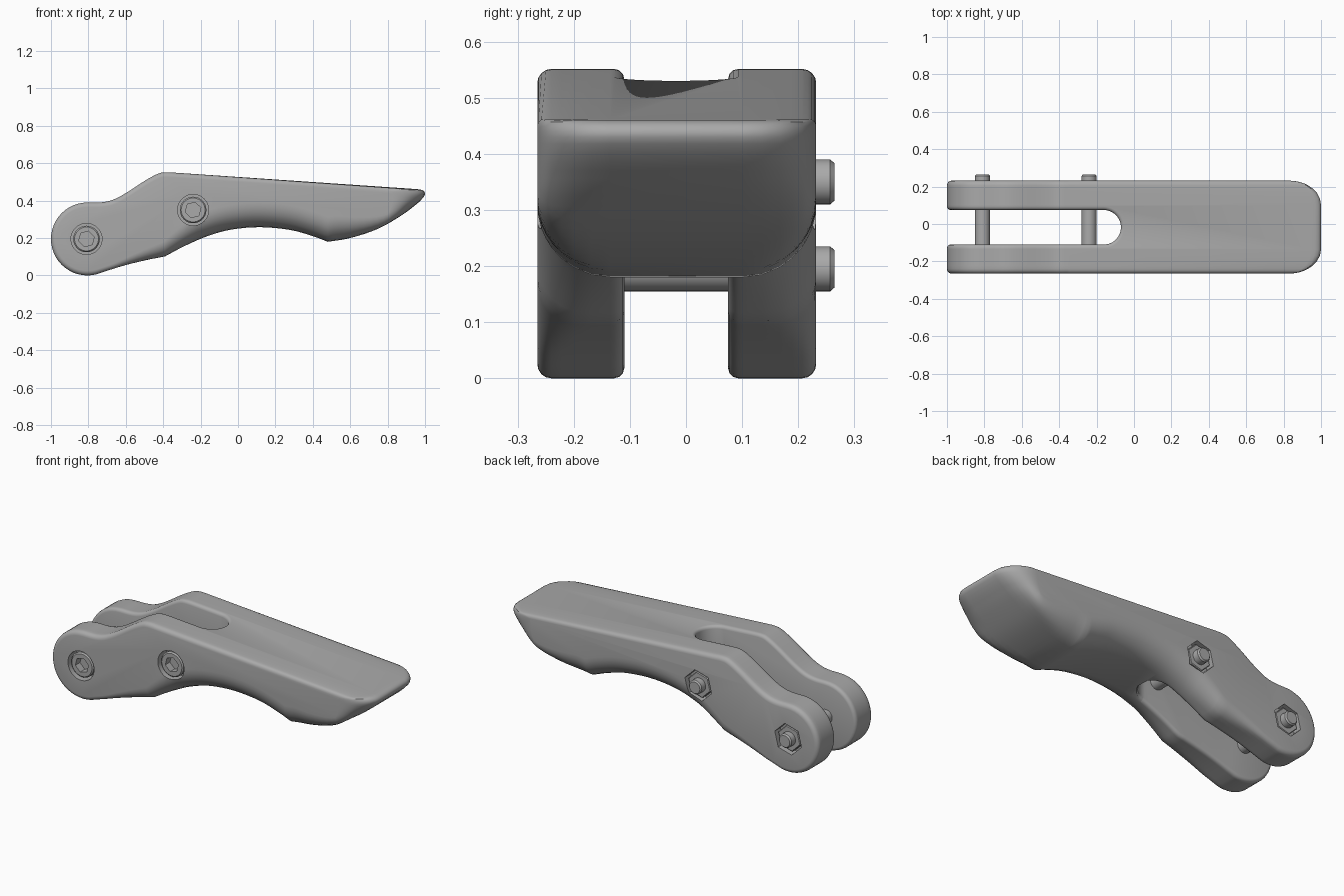
import bpy, bmesh, math
from mathutils import Vector, Matrix

if "Cube" in bpy.data.objects:
    bpy.data.objects.remove(bpy.data.objects["Cube"], do_unlink=True)

grey = bpy.data.materials.new("plain_grey")
grey.use_nodes = True
grey.diffuse_color = (0.4, 0.4, 0.4, 1)
grey.node_tree.nodes["Principled BSDF"].inputs["Base Color"].default_value = (0.4, 0.4, 0.4, 1)

Y_FRONT, Y_BACK = -0.265, 0.232
BOLTS = {"pivot": (-0.81, 0.195), "clamp": (-0.24, 0.35)}


def finish(bm, name):
    bmesh.ops.recalc_face_normals(bm, faces=bm.faces)
    mesh = bpy.data.meshes.new(name)
    bm.to_mesh(mesh)
    bm.free()
    obj = bpy.data.objects.new(name, mesh)
    bpy.context.collection.objects.link(obj)
    mesh.materials.append(grey)
    return obj


def activate(obj):
    bpy.ops.object.select_all(action='DESELECT')
    obj.select_set(True)
    bpy.context.view_layer.objects.active = obj


def smooth(obj, degrees=30):
    activate(obj)
    bpy.ops.object.shade_smooth_by_angle(angle=math.radians(degrees))


def cut(obj, cutter):
    cutter.hide_render = True
    mod = obj.modifiers.new("cut", 'BOOLEAN')
    mod.operation, mod.solver, mod.object = 'DIFFERENCE', 'EXACT', cutter
    activate(obj)
    bpy.ops.object.modifier_apply(modifier=mod.name)
    bpy.data.objects.remove(cutter, do_unlink=True)


def prism(name, x, z, radius, y0, y1, sides, turn=0.0):
    """Prism whose axis runs along y."""
    bm = bmesh.new()
    place = (Matrix.Translation((x, (y0 + y1) / 2, z)) @ Matrix.Rotation(turn, 4, 'Y')
             @ Matrix.Rotation(math.pi / 2, 4, 'X'))
    bmesh.ops.create_cone(bm, cap_ends=True, segments=sides, radius1=radius,
                          radius2=radius, depth=y1 - y0, matrix=place)
    return finish(bm, name)


def spline(points, steps=4):
    """Smooth open curve through the points."""
    p = [Vector(q) for q in points]
    p = [2 * p[0] - p[1]] + p + [2 * p[-1] - p[-2]]
    out = []
    for a, b, c, d in zip(p, p[1:], p[2:], p[3:]):
        for i in range(steps):
            t = i / steps
            out.append(0.5 * (2 * b + (c - a) * t + (2 * a - 5 * b + 4 * c - d) * t ** 2
                              + (3 * b - a - 3 * c + d) * t ** 3))
    return out + [p[-2]]


def ramp(x, stops):
    for (xa, va), (xb, vb) in zip(stops, stops[1:]):
        if x <= xb:
            return va + (vb - va) * max(0, (x - xa) / (xb - xa))
    return stops[-1][1]


def fillet(d, r):
    return r - math.sqrt(max(0, r * r - max(0, r - d) ** 2))


# Side profile of the lever, counterclockwise from the top of the round end
eye = Vector((-0.805, 0.195))
profile = []
for i in range(27):
    a = math.radians(90 + 195 * i / 26)
    profile.append(eye + 0.195 * Vector((math.cos(a), math.sin(a))))
strips = [
    spline([(-0.755, 0.007), (-0.62, 0.05), (-0.5, 0.08), (-0.39, 0.102)], 3),
    spline([(-0.39, 0.102), (-0.28, 0.16), (-0.15, 0.215), (-0.03, 0.246),
            (0.12, 0.258), (0.28, 0.243), (0.4, 0.21), (0.48, 0.18)]),
    spline([(0.48, 0.18), (0.6, 0.2), (0.75, 0.25), (0.88, 0.325), (0.96, 0.385)]),
    spline([(0.96, 0.385), (0.992, 0.418), (1, 0.44), (0.985, 0.457), (0.95, 0.462)], 2),
    spline([(-0.345, 0.55), (-0.39, 0.551), (-0.43, 0.543), (-0.5, 0.505), (-0.6, 0.44),
            (-0.67, 0.404), (-0.73, 0.391), (-0.805, 0.39)]),
]
for strip in strips:
    for q in strip:
        if all((q - p).length > 0.004 for p in profile[-1:] + profile[:1]):
            profile.append(q)

# Lever body: profile layers across y, with rounded rims, belly and tip corners
EDGE, BELLY, CORNER = 0.025, 0.13, 0.17
depths = [r * (1 - math.cos(math.radians(a))) for r, a in
          [(EDGE, 0), (EDGE, 22), (EDGE, 45), (EDGE, 67), (EDGE, 90),
           (BELLY, 48), (BELLY, 60), (BELLY, 75), (BELLY, 90)]]
layers = [(Y_FRONT + d, d) for d in depths] + [(Y_BACK - d, d) for d in reversed(depths)]
count = len(profile)
bm = bmesh.new()
rings = []
for y, d in layers:
    tip = 1 - fillet(d, BELLY) * CORNER / BELLY
    ring = []
    for i, p in enumerate(profile):
        t = (profile[(i + 1) % count] - profile[i - 1]).normalized()
        inward = Vector((-t.y, t.x))
        small = fillet(d, ramp(p.x, [(0.85, EDGE), (0.95, 0.012)]))
        q = p + inward * small
        if inward.y > 0.3:
            big = ramp(p.x, [(-0.65, EDGE), (-0.39, 0.08), (-0.22, BELLY),
                             (0.55, BELLY), (0.88, EDGE), (0.95, 0.012)])
            q.y += max(0, fillet(d, big) - small)
        if q.x > 0.8:
            q.x = 0.8 + (q.x - 0.8) * (tip - 0.8) / 0.2
        ring.append(bm.verts.new((q.x, y, q.y)))
    rings.append(ring)
for a, b in zip(rings, rings[1:]):
    for i in range(count):
        j = (i + 1) % count
        bm.faces.new((a[i], a[j], b[j], b[i]))
bm.faces.new(rings[0])
bm.faces.new(rings[-1])
body = finish(bm, "lever_body")

# Fork slot with a round end
bm = bmesh.new()
outline = [(-1.3, 0.075), (-1.3, -0.11)]
for i in range(25):
    a = math.radians(-90 + 180 * i / 24)
    outline.append((-0.1625 + 0.0925 * math.cos(a), -0.0175 + 0.0925 * math.sin(a)))
base = bm.faces.new([bm.verts.new((x, y, -0.2)) for x, y in outline])
raised = bmesh.ops.extrude_face_region(bm, geom=[base])["geom"]
bmesh.ops.translate(bm, vec=(0, 0, 1),
                    verts=[v for v in raised if isinstance(v, bmesh.types.BMVert)])
cut(body, finish(bm, "slot_cutter"))

# Soft rims along the slot
bm = bmesh.new()
bm.from_mesh(body.data)
rims = [e for e in bm.edges if len(e.link_faces) == 2 and e.calc_face_angle() > 0.9
        and all(v.co.x < -0.06 and -0.115 < v.co.y < 0.08 for v in e.verts)]
bmesh.ops.bevel(bm, geom=rims, offset=0.018, segments=3, profile=0.5,
                affect='EDGES', clamp_overlap=False)
bm.to_mesh(body.data)
bm.free()

for label, (x, z) in BOLTS.items():
    # Round head recess at the front, hexagonal nut pocket at the back
    cut(body, prism("head_recess", x, z, 0.083, -0.195, -0.4, 40))
    cut(body, prism("nut_pocket", x, z, 0.088, 0.18, 0.4, 6, 0.25))

    # Bolt turned around its axis, with a hexagonal socket
    bm = bmesh.new()
    path = [(0, -0.257), (0.064, -0.257), (0.071, -0.25), (0.071, -0.195), (0.04, -0.195),
            (0.04, 0.257), (0.033, 0.265), (0, 0.265)]
    verts = [bm.verts.new((x + r, y, z)) for r, y in path]
    edges = [bm.edges.new(pair) for pair in zip(verts, verts[1:])]
    bmesh.ops.spin(bm, geom=verts + edges, cent=(x, 0, z), axis=(0, 1, 0),
                   angle=math.tau, steps=32)
    bmesh.ops.remove_doubles(bm, verts=bm.verts, dist=0.0005)
    bolt = finish(bm, label + "_bolt")
    cut(bolt, prism("socket_cutter", x, z, 0.043, -0.4, -0.215, 6, 0.25))
    smooth(bolt)

    # Hexagonal nut
    nut = prism(label + "_nut", x, z, 0.074, 0.18, 0.222, 6, 0.25)
    mod = nut.modifiers.new("edge", 'BEVEL')
    mod.width, mod.segments = 0.004, 1

smooth(body, 32)
